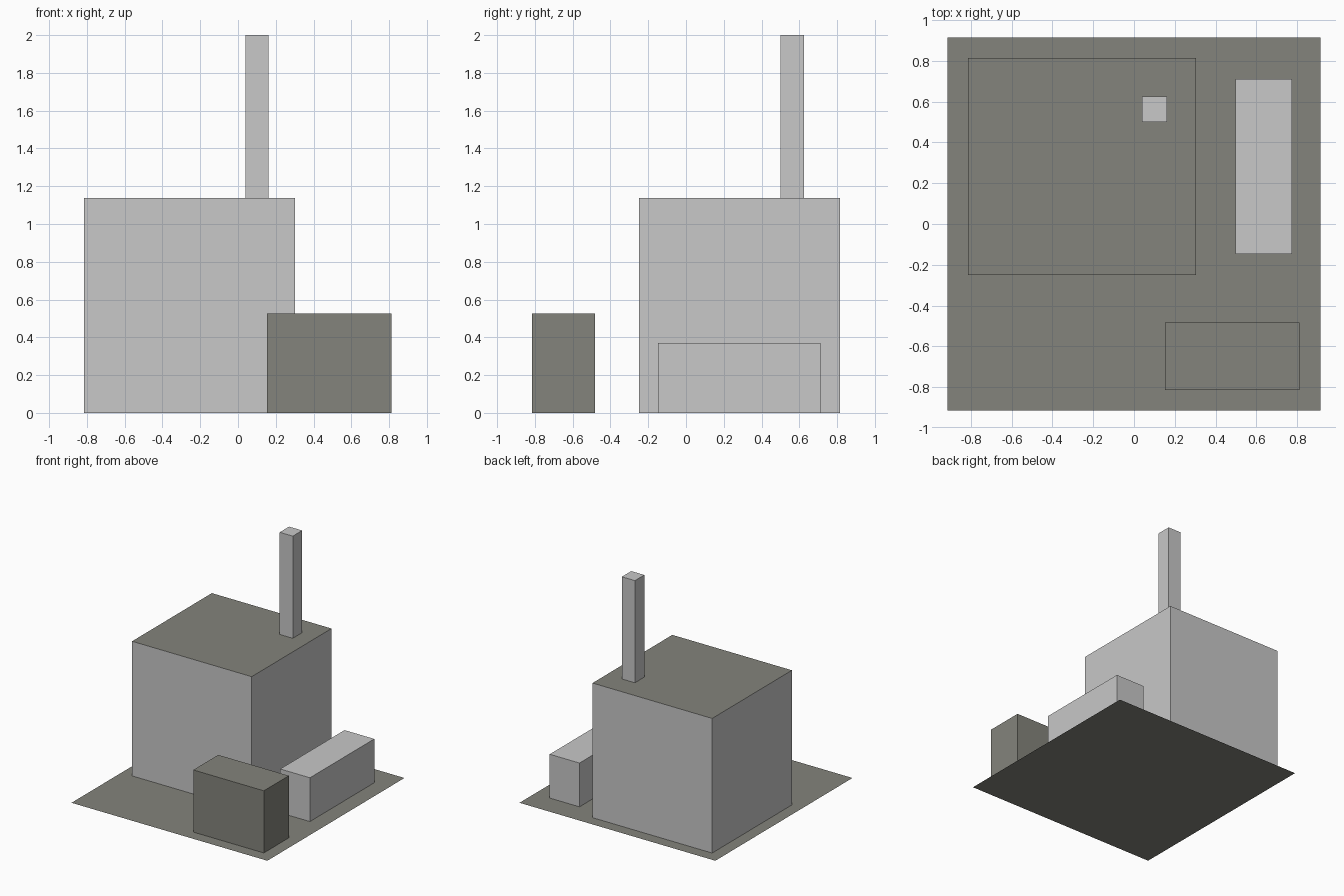
import bpy, bmesh
from mathutils import Vector

if "Cube" in bpy.data.objects:
    bpy.data.objects.remove(bpy.data.objects["Cube"])


def material(name, rgb):
    m = bpy.data.materials.new(name)
    m.diffuse_color = (*rgb, 1)
    m.use_nodes = True
    m.node_tree.nodes["Principled BSDF"].inputs["Base Color"].default_value = m.diffuse_color
    return m


LIGHT = material("light grey", (0.58, 0.58, 0.58))
DARK = material("olive grey", (0.23, 0.23, 0.20))


def finish(name, bm, mats):
    mesh = bpy.data.meshes.new(name)
    bm.to_mesh(mesh)
    bm.free()
    for m in mats:
        mesh.materials.append(m)
    bpy.context.collection.objects.link(bpy.data.objects.new(name, mesh))


def block(name, x, y, z, wall, top):
    """Box between the given limits, open underneath where it stands."""
    bm = bmesh.new()
    bmesh.ops.create_cube(bm, size=1)
    lo, hi = (Vector(c) for c in zip(x, y, z))
    for v in bm.verts:
        v.co = (lo + hi) / 2 + v.co * (hi - lo)
    bm.normal_update()
    bottom = [f for f in bm.faces if f.normal.z < -0.5]
    bmesh.ops.delete(bm, geom=bottom, context='FACES')
    for f in bm.faces:
        f.material_index = 1 if f.normal.z > 0.5 else 0
    finish(name, bm, (wall, top))


# flat ground sheet
bm = bmesh.new()
bmesh.ops.create_grid(bm, x_segments=1, y_segments=1, size=0.915)
finish("ground_plate", bm, (DARK,))

# buildings and chimney
block("main_hall", (-0.815, 0.303), (-0.25, 0.815), (0, 1.137), LIGHT, DARK)
block("chimney", (0.04, 0.162), (0.5, 0.625), (1.137, 2), LIGHT, LIGHT)
block("side_annex", (0.497, 0.775), (-0.147, 0.712), (0, 0.37), LIGHT, LIGHT)
block("front_shed", (0.153, 0.812), (-0.815, -0.482), (0, 0.525), DARK, DARK)
